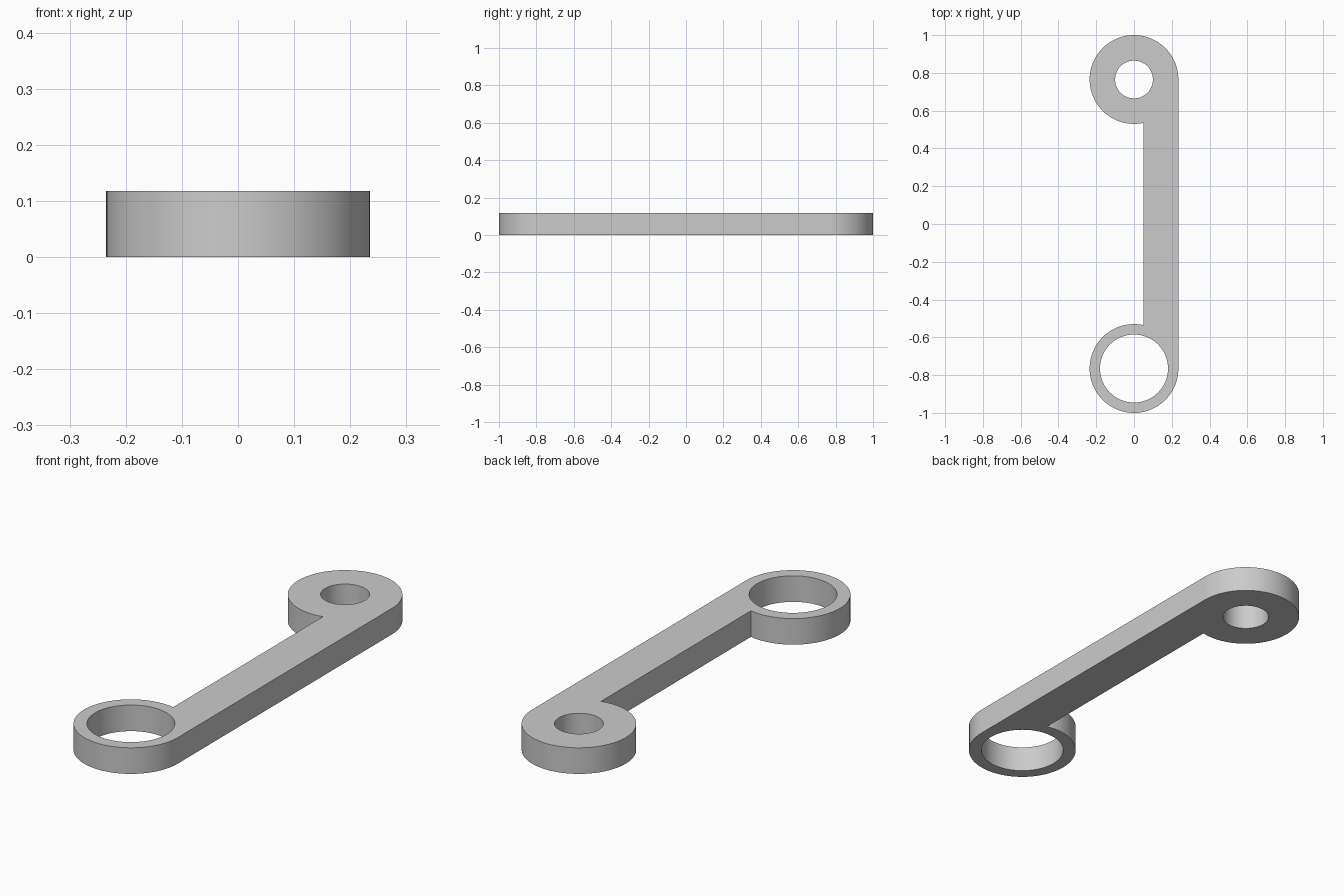
import bpy
import bmesh
from math import acos, cos, sin, pi, radians

if "Cube" in bpy.data.objects:
    bpy.data.objects.remove(bpy.data.objects["Cube"], do_unlink=True)

HEIGHT = 0.118
RADIUS = 0.235      # outer radius of both eyes
CENTRE = 0.765      # distance of each eye from the middle
BAR_X = 0.05        # inner edge of the bar
BACK_HOLE, FRONT_HOLE = 0.1, 0.18


def arc(cy, r, start, end, steps):
    """Points on an arc around (0, cy)."""
    angles = [start + (end - start) * i / steps for i in range(steps + 1)]
    return [(r * cos(a), cy + r * sin(a)) for a in angles]


def add_loop(bm, points):
    verts = [bm.verts.new((x, y, 0)) for x, y in points]
    for i, v in enumerate(verts):
        bm.edges.new((verts[i - 1], v))


# Grey metal
grey = bpy.data.materials.new("grey metal")
grey.use_nodes = True
colour = (0.6, 0.6, 0.6, 1)
grey.diffuse_color = colour
grey.node_tree.nodes["Principled BSDF"].inputs["Base Color"].default_value = colour

# Flat profile: two eyes joined by an offset bar, with a hole in each eye
bm = bmesh.new()
corner = acos(BAR_X / RADIUS)
add_loop(bm, arc(-CENTRE, RADIUS, corner, 2 * pi, 56)
         + arc(CENTRE, RADIUS, 0, 2 * pi - corner, 56))
for cy, r in ((-CENTRE, FRONT_HOLE), (CENTRE, BACK_HOLE)):
    add_loop(bm, arc(cy, r, 0, 2 * pi, 64)[:-1])
bmesh.ops.triangle_fill(bm, use_beauty=True, use_dissolve=False, edges=bm.edges[:])

# Extrude the profile into a solid plate
result = bmesh.ops.extrude_face_region(bm, geom=bm.faces[:], use_keep_orig=True)
top = [g for g in result["geom"] if isinstance(g, bmesh.types.BMVert)]
bmesh.ops.translate(bm, verts=top, vec=(0, 0, HEIGHT))
bmesh.ops.recalc_face_normals(bm, faces=bm.faces[:])

mesh = bpy.data.meshes.new("link_arm")
bm.to_mesh(mesh)
bm.free()
mesh.materials.append(grey)
link = bpy.data.objects.new("link_arm", mesh)
bpy.context.collection.objects.link(link)

# Smooth round walls, sharp rims
bpy.ops.object.select_all(action="DESELECT")
link.select_set(True)
bpy.context.view_layer.objects.active = link
bpy.ops.object.shade_smooth_by_angle(angle=radians(30))
